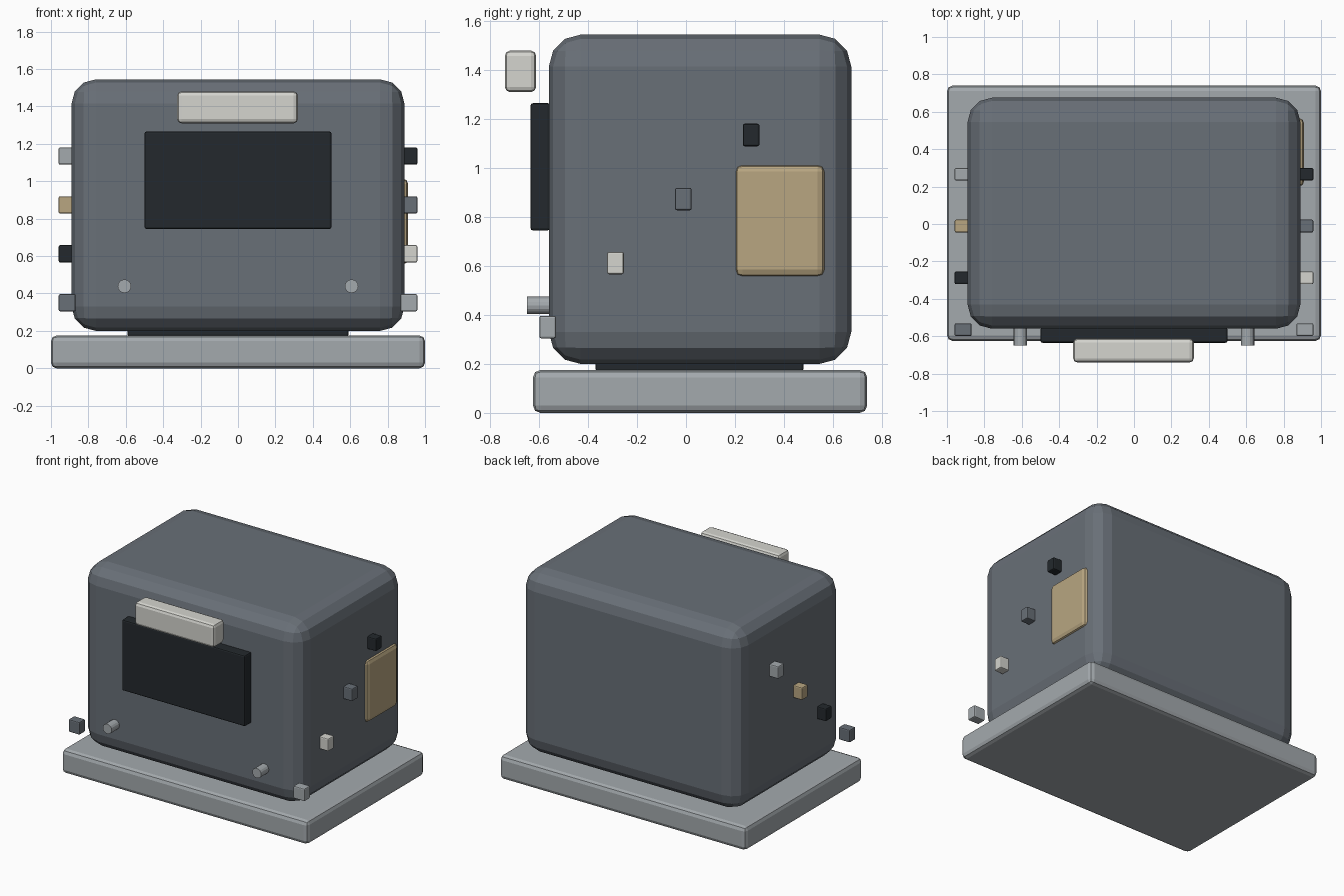
import bpy
from math import pi

if "Cube" in bpy.data.objects:
    bpy.data.objects.remove(bpy.data.objects["Cube"])


def material(name, r, g, b):
    m = bpy.data.materials.new(name)
    m.diffuse_color = (r, g, b, 1)
    m.use_nodes = True
    m.node_tree.nodes["Principled BSDF"].inputs["Base Color"].default_value = m.diffuse_color
    return m


SLATE = material("slate", 0.14, 0.16, 0.185)
BLACK = material("black", 0.017, 0.022, 0.026)
CREAM = material("cream", 0.66, 0.66, 0.62)
TAN = material("tan", 0.48, 0.38, 0.22)
STEEL = material("steel", 0.37, 0.40, 0.42)


def finish(ob, name, mat, bevel, segments):
    ob.name = name
    ob.data.materials.append(mat)
    if bevel:
        mod = ob.modifiers.new("bevel", 'BEVEL')
        mod.width = bevel
        mod.segments = segments
    return ob


def box(name, x, y, z, mat, bevel=0.0, segments=2):
    """Bevelled box given as (min, max) along each axis."""
    spans = (x, y, z)
    bpy.ops.mesh.primitive_cube_add(size=1, location=[(a + b) / 2 for a, b in spans])
    ob = bpy.context.object
    ob.scale = [b - a for a, b in spans]
    bpy.ops.object.transform_apply(location=False, rotation=False, scale=True)
    return finish(ob, name, mat, bevel, segments)


# Base, foot gasket and rounded housing
box("base_plate", (-1, 1), (-0.625, 0.74), (0, 0.175), STEEL, 0.03)
box("foot_gasket", (-0.59, 0.59), (-0.37, 0.48), (0.17, 0.23), BLACK, 0.01)
box("housing", (-0.89, 0.89), (-0.56, 0.675), (0.2, 1.545), SLATE, 0.13, 3)

# Front window, handle and side panel
box("front_window", (-0.5, 0.5), (-0.635, -0.555), (0.745, 1.265), BLACK, 0.01)
box("front_handle", (-0.325, 0.32), (-0.74, -0.612), (1.31, 1.48), CREAM, 0.022)
box("side_panel", (0.84, 0.91), (0.2, 0.567), (0.555, 1.015), TAN, 0.03)

# Two round knobs low on the front
for side in (-1, 1):
    bpy.ops.mesh.primitive_cylinder_add(vertices=16, radius=0.036, depth=0.1,
                                        location=(side * 0.607, -0.6, 0.439),
                                        rotation=(pi / 2, 0, 0))
    finish(bpy.context.object, "front_knob", STEEL, 0, 1)

# Descending diagonal row of small buttons on each side
rows = {1: (BLACK, SLATE, CREAM, STEEL), -1: (STEEL, TAN, BLACK, SLATE)}
for side, colours in rows.items():
    for i, mat in enumerate(colours):
        y, z = 0.266 - 0.277 * i, 1.135 - 0.2615 * i
        x = sorted((side * 0.868, side * 0.959))
        box("side_button", x, (y - 0.034, y + 0.034), (z - 0.046, z + 0.046), mat, 0.008)
